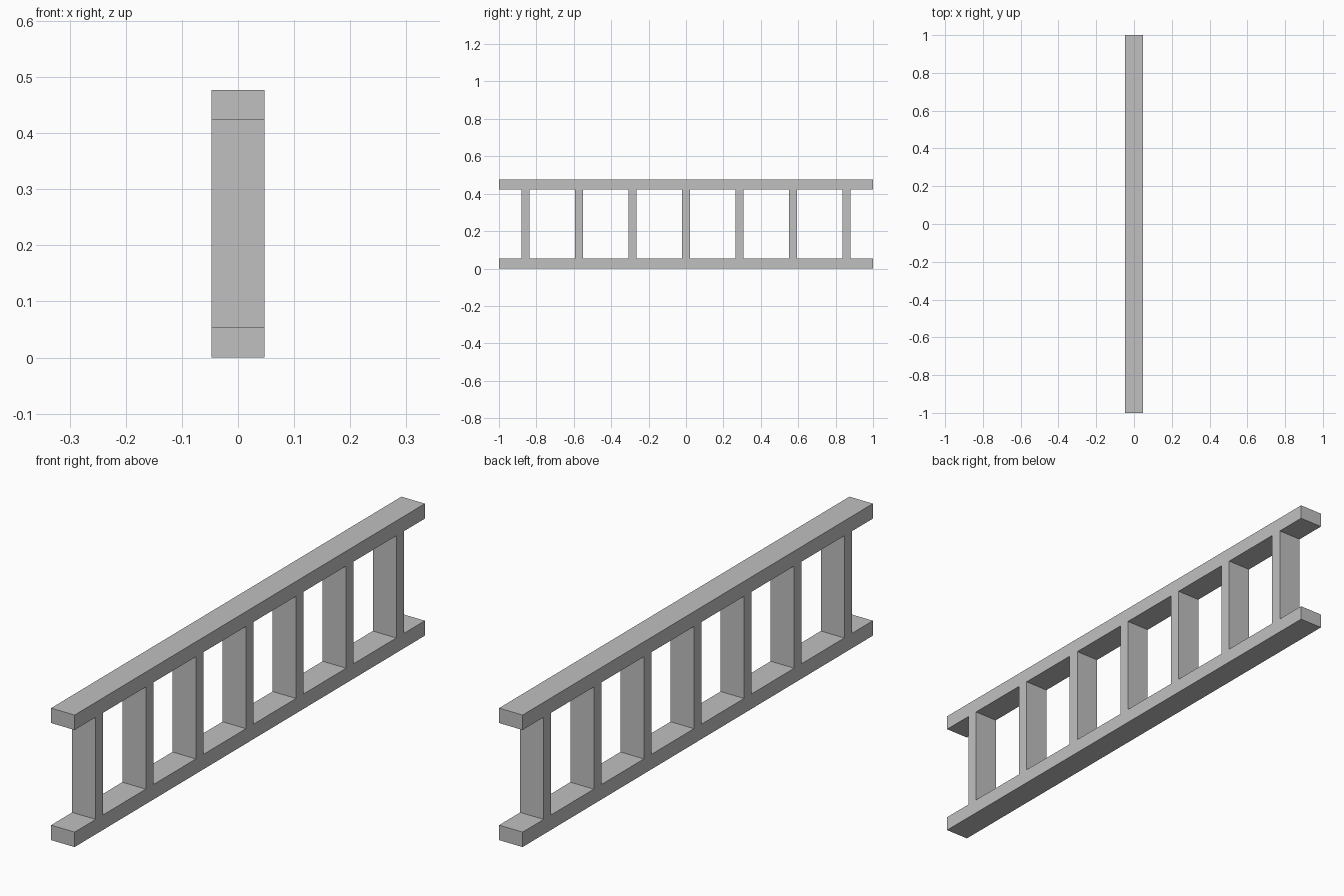
import bpy
import bmesh

cube = bpy.data.objects.get("Cube")
if cube:
    bpy.data.objects.remove(cube)

LENGTH, WIDTH, HEIGHT = 2.0, 0.094, 0.477
RAIL = 0.054
RUNGS, SPACING, RUNG = 7, 0.286, 0.043

# Plain grey material
grey = bpy.data.materials.new("plain_grey")
grey.use_nodes = True
colour = (0.53, 0.53, 0.53, 1)
grey.diffuse_color = colour
grey.node_tree.nodes["Principled BSDF"].inputs["Base Color"].default_value = colour

# Breakpoints along the length: rail ends plus both sides of each rung
ys = [-LENGTH / 2]
for i in range(RUNGS):
    centre = (i - (RUNGS - 1) / 2) * SPACING
    ys += [centre - RUNG / 2, centre + RUNG / 2]
ys.append(LENGTH / 2)
zs = [0, RAIL, HEIGHT - RAIL, HEIGHT]

# Side profile: two full rails, with a rung in every second middle cell
bm = bmesh.new()
grid = [[bm.verts.new((-WIDTH / 2, y, z)) for z in zs] for y in ys]
for i in range(len(ys) - 1):
    for j in range(3):
        if j != 1 or i % 2 == 1:
            bm.faces.new((grid[i][j], grid[i][j + 1],
                          grid[i + 1][j + 1], grid[i + 1][j]))

# Extrude the profile across the width into one flush solid
result = bmesh.ops.extrude_face_region(bm, geom=bm.faces[:], use_keep_orig=True)
moved = [g for g in result["geom"] if isinstance(g, bmesh.types.BMVert)]
bmesh.ops.translate(bm, verts=moved, vec=(WIDTH, 0, 0))
bmesh.ops.recalc_face_normals(bm, faces=bm.faces[:])

mesh = bpy.data.meshes.new("ladder_frame")
bm.to_mesh(mesh)
bm.free()
mesh.materials.append(grey)
ladder = bpy.data.objects.new("ladder_frame", mesh)
bpy.context.collection.objects.link(ladder)
